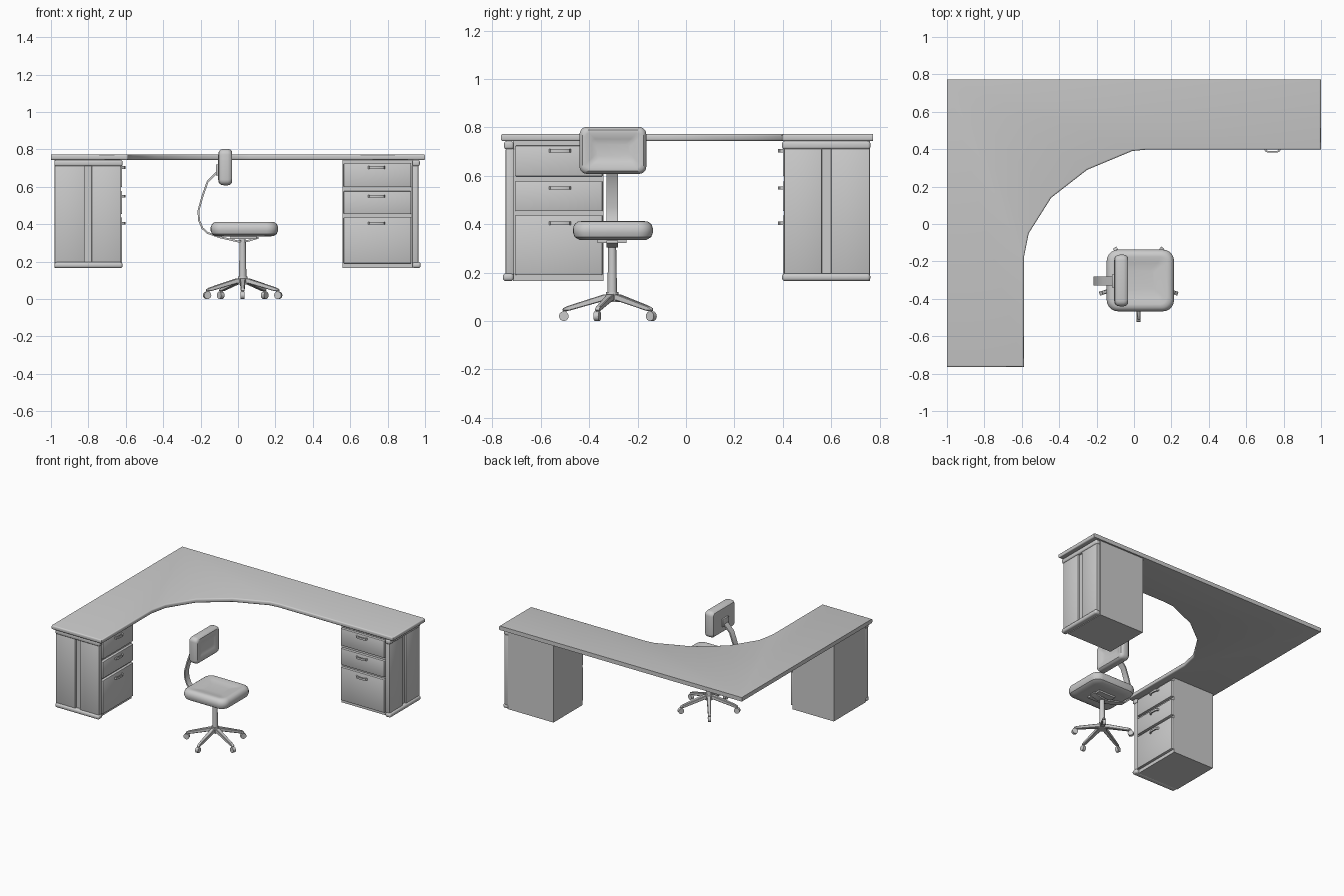
import bpy, bmesh, math
from mathutils import Vector, Matrix

if "Cube" in bpy.data.objects:
    bpy.data.objects.remove(bpy.data.objects["Cube"])


def finish(name, bm, smooth=True):
    bmesh.ops.recalc_face_normals(bm, faces=bm.faces)
    me = bpy.data.meshes.new(name)
    bm.to_mesh(me)
    bm.free()
    ob = bpy.data.objects.new(name, me)
    bpy.context.collection.objects.link(ob)
    if smooth:
        bpy.ops.object.select_all(action='DESELECT')
        bpy.context.view_layer.objects.active = ob
        ob.select_set(True)
        bpy.ops.object.shade_smooth_by_angle(angle=math.radians(35))
    return ob


def prism(name, outline, lo, hi, place, bevel=0, segs=2, keep=lambda m: True):
    """Extrude a 2D outline from lo to hi; place maps (u, v, w) to xyz."""
    bm = bmesh.new()
    a, b = ([bm.verts.new(place(u, v, w)) for u, v in outline] for w in (lo, hi))
    n = len(outline)
    bm.faces.new(a)
    bm.faces.new(b)
    for i in range(n):
        j = (i + 1) % n
        bm.faces.new((a[i], a[j], b[j], b[i]))
    bmesh.ops.recalc_face_normals(bm, faces=bm.faces)
    if bevel:
        edges = [e for e in bm.edges if keep((e.verts[0].co + e.verts[1].co) / 2)]
        bmesh.ops.bevel(bm, geom=edges, offset=bevel, segments=segs, profile=0.5, affect='EDGES')
    return finish(name, bm)


def box(name, x, y, z, place, bevel=0, segs=2):
    return prism(name, [(x[0], y[0]), (x[1], y[0]), (x[1], y[1]), (x[0], y[1])],
                 z[0], z[1], place, bevel, segs)


def cushion(name, hu, hv, r, rings, place):
    """Loft rounded rectangles; rings are (inset, height)."""
    bm = bmesh.new()
    loops = []
    for inset, w in rings:
        rr = max(r - inset * 0.6, 0.015)
        loop = []
        for k, (su, sv) in enumerate(((1, 1), (-1, 1), (-1, -1), (1, -1))):
            for s in range(6):
                t = math.radians(90 * k + 18 * s)
                loop.append(bm.verts.new(place(su * (hu - inset - rr) + rr * math.cos(t),
                                               sv * (hv - inset - rr) + rr * math.sin(t), w)))
        loops.append(loop)
    for a, b in zip(loops, loops[1:]):
        for i in range(len(a)):
            j = (i + 1) % len(a)
            bm.faces.new((a[i], a[j], b[j], b[i]))
    bm.faces.new(loops[0])
    bm.faces.new(loops[-1])
    return finish(name, bm)


def cylinder(name, r1, r2, p, q, n=16):
    p, q = Vector(p), Vector(q)
    d = q - p
    bm = bmesh.new()
    m = Matrix.Translation((p + q) / 2) @ d.to_track_quat('Z', 'Y').to_matrix().to_4x4()
    bmesh.ops.create_cone(bm, cap_ends=True, segments=n, radius1=r1, radius2=r2,
                          depth=d.length, matrix=m)
    return finish(name, bm)


def plain(u, v, w):
    return (u, v, w)


def turned(u, v, w):
    # the right cabinet is the left one mirrored across the desk diagonal
    return (-v + 0.22, -u - 0.22, w)


# desktop: L-shape with faceted inner curve, rounded on every side but the two wall sides
prism("desktop", [(-1, 0.772), (-1, -0.765), (-0.588, -0.765), (-0.588, -0.175),
                  (-0.563, -0.05), (-0.443, 0.14), (-0.25, 0.29), (-0.01, 0.39),
                  (0.06, 0.397), (1, 0.397), (1, 0.772)],
      0.743, 0.773, plain, 0.009, 3,
      lambda m: m.x > -0.99 and m.y < 0.77 and abs(m.z - 0.758) > 0.01)

# two drawer cabinets
for side, place in (("left", plain), ("right", turned)):
    box(side + "_cabinet_body", (-0.98, -0.64), (-0.715, -0.34), (0.165, 0.743), place)
    for i, (lo, hi, hz) in enumerate(((0.598, 0.725, 0.703), (0.454, 0.577, 0.55),
                                      (0.19, 0.437, 0.404))):
        box(f"{side}_drawer_{i + 1}", (-0.645, -0.62), (-0.705, -0.345), (lo, hi), place, 0.004)
        prism(f"{side}_drawer_handle_{i + 1}",
              [(-0.622, -0.567), (-0.608, -0.56), (-0.601, -0.545), (-0.601, -0.497),
               (-0.608, -0.482), (-0.622, -0.475), (-0.622, -0.485), (-0.611, -0.495),
               (-0.609, -0.521), (-0.611, -0.547), (-0.622, -0.557)],
              hz - 0.007, hz + 0.007, place)
    # end face: two upright panels with a groove between, rails above and below
    box(side + "_end_panel_outer", (-0.98, -0.82), (-0.745, -0.71), (0.19, 0.715), place, 0.006)
    box(side + "_end_panel_inner", (-0.782, -0.625), (-0.745, -0.71), (0.19, 0.715), place, 0.006)
    box(side + "_end_groove", (-0.83, -0.775), (-0.73, -0.71), (0.19, 0.715), place)
    box(side + "_base_rail", (-0.982, -0.617), (-0.757, -0.712), (0.165, 0.197), place, 0.013, 4)
    box(side + "_top_rail", (-0.982, -0.617), (-0.752, -0.712), (0.71, 0.743), place, 0.01, 3)

# chair seat and backrest, both dished towards the sitter
CX, CY = 0.025, -0.305
cushion("chair_seat", 0.18, 0.165, 0.06,
        [(0.06, 0.334), (0.025, 0.336), (0.007, 0.347), (0, 0.365), (0, 0.383),
         (0.006, 0.4), (0.02, 0.411), (0.038, 0.413), (0.07, 0.405), (0.11, 0.4)],
        lambda u, v, w: (u + 0.034, v - 0.302, w))
cushion("chair_backrest", 0.138, 0.097, 0.03,
        [(0.03, -0.106), (0.012, -0.102), (0.002, -0.09), (0, -0.075), (0, -0.055),
         (0.003, -0.042), (0.012, -0.033), (0.025, -0.031), (0.05, -0.042), (0.07, -0.047)],
        lambda u, v, w: (w, u - 0.302, v + 0.705))

# bent flat bar joining seat to backrest
path = [Vector(p) for p in ((-0.1, 0.7), (-0.118, 0.672), (-0.162, 0.628), (-0.19, 0.55),
                            (-0.212, 0.47), (-0.208, 0.42), (-0.19, 0.378), (-0.162, 0.353),
                            (-0.1, 0.331), (0.0, 0.308), (0.05, 0.31), (0.11, 0.328))]
left, right = [], []
for i, p in enumerate(path):
    d = (path[min(i + 1, len(path) - 1)] - path[max(i - 1, 0)]).normalized()
    nrm = Vector((-d.y, d.x)) * 0.005
    left.append(p + nrm)
    right.append(p - nrm)
prism("chair_back_bar", [tuple(p) for p in left + right[::-1]], -0.023, 0.023,
      lambda u, v, w: (u, CY + w, v))
box("chair_back_bracket", (-0.118, -0.1), (CY - 0.035, CY + 0.035), (0.66, 0.72), plain, 0.004)
box("chair_seat_plate", (-0.04, 0.1), (CY - 0.06, CY + 0.06), (0.322, 0.338), plain)

# post and hub
cylinder("chair_post", 0.02, 0.016, (CX, CY, 0.11), (CX, CY, 0.335))
cylinder("chair_hub", 0.03, 0.025, (CX, CY, 0.078), (CX, CY, 0.12))

# five legs with casters
for k in range(5):
    a = math.radians(-90 + 72 * k)
    c, s = math.cos(a), math.sin(a)

    def spoke(r, z, w):
        w *= 1 - 2 * r
        return (CX + r * c - w * s, CY + r * s + w * c, z)

    prism(f"chair_leg_{k + 1}", [(0.0, 0.112), (0.035, 0.11), (0.185, 0.062), (0.205, 0.052),
                                 (0.205, 0.042), (0.18, 0.042), (0.035, 0.083), (0.0, 0.083)],
          -0.016, 0.016, spoke, 0.003, 1)
    cylinder(f"chair_caster_stem_{k + 1}", 0.007, 0.007, spoke(0.195, 0.02, 0),
             spoke(0.195, 0.05, 0), 8)
    cylinder(f"chair_caster_{k + 1}", 0.02, 0.02, spoke(0.2, 0.02, -0.018), spoke(0.2, 0.02, 0.018))
